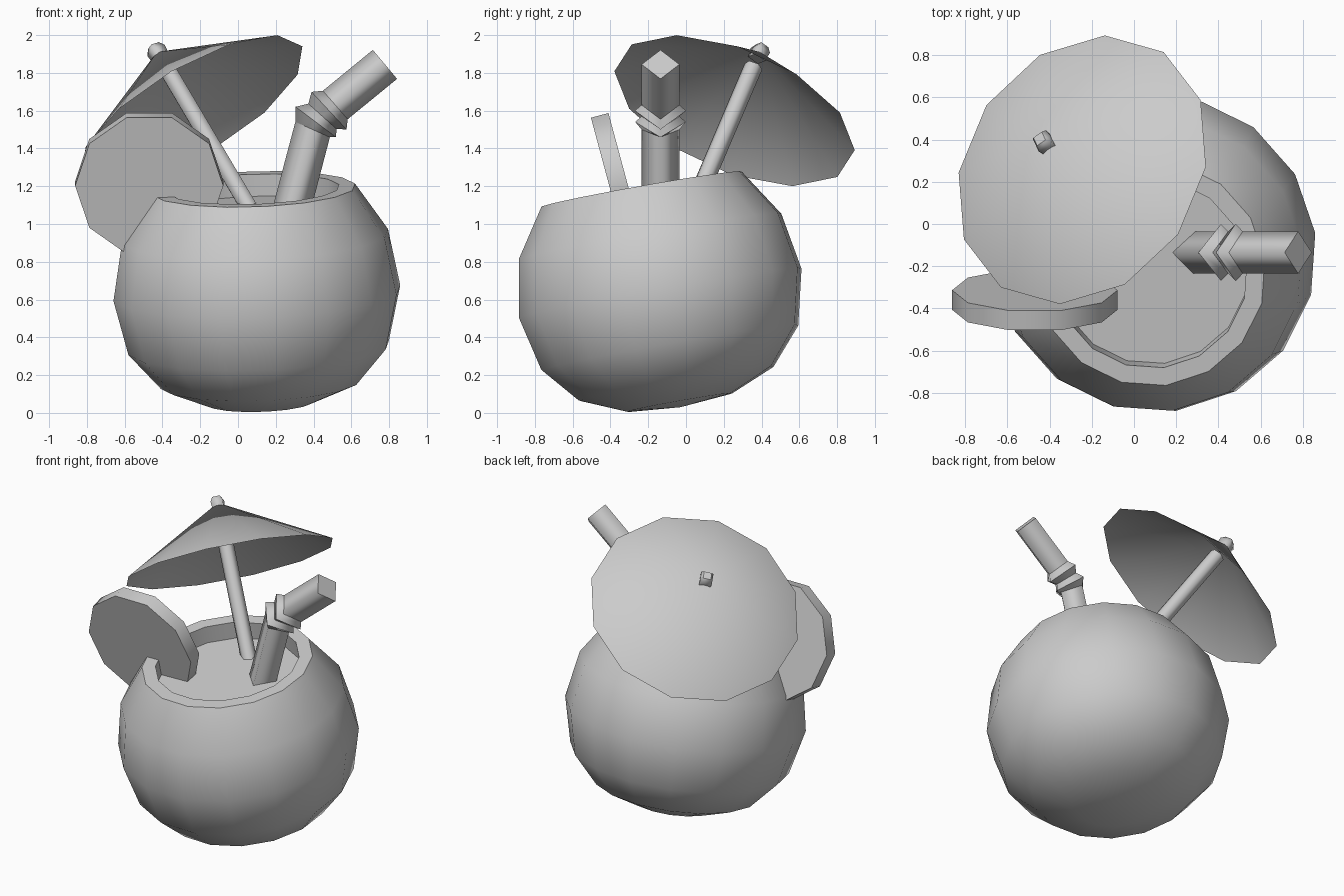
import bpy, bmesh, math
from mathutils import Vector

cube = bpy.data.objects.get("Cube")
if cube:
    bpy.data.objects.remove(cube, do_unlink=True)

clay = bpy.data.materials.new("plain_grey")
clay.use_nodes = True
GREY = (0.6, 0.6, 0.6, 1)
clay.diffuse_color = GREY
clay.node_tree.nodes["Principled BSDF"].inputs["Base Color"].default_value = GREY


def loft(name, rings, side, sides, spin=0, start_cap=False, end_cap=False, sharp=()):
    """Skin rings of (centre, axis, radius); 'sharp' lists hard-edged rings."""
    bm = bmesh.new()
    loops = []
    for centre, axis, radius in rings:
        axis = Vector(axis).normalized()
        u = Vector(side)
        u = (u - axis * u.dot(axis)).normalized()
        v = axis.cross(u)
        loop = []
        for k in range(sides):
            a = math.radians(spin) + math.tau * k / sides
            loop.append(bm.verts.new(Vector(centre) + radius * (u * math.cos(a) + v * math.sin(a))))
        loops.append(loop)
    for low, high in zip(loops, loops[1:]):
        for k in range(sides):
            m = (k + 1) % sides
            bm.faces.new((low[k], low[m], high[m], high[k])).smooth = True
    if start_cap:
        bm.faces.new(loops[0][::-1])
    if end_cap:
        bm.faces.new(loops[-1])
    for i in sharp:
        for k in range(sides):
            bm.edges.get((loops[i][k], loops[i][(k + 1) % sides])).smooth = False
    bmesh.ops.remove_doubles(bm, verts=bm.verts, dist=0.0005)
    mesh = bpy.data.meshes.new(name)
    bm.to_mesh(mesh)
    bm.free()
    mesh.materials.append(clay)
    obj = bpy.data.objects.new(name, mesh)
    bpy.context.collection.objects.link(obj)
    return obj


def along(origin, axis, profile):
    """Rings along a straight axis from (height, radius) pairs."""
    origin, axis = Vector(origin), Vector(axis).normalized()
    return [(origin + axis * h, axis, r) for h, r in profile]


X = (1, 0, 0)

# Tilted coconut: outer shell, flat rim, inner wall
SHELL_BASE, SHELL_AXIS = (0.12, -0.03, 0.03), (-0.033, -0.174, 0.984)
loft("coconut_shell", along(SHELL_BASE, SHELL_AXIS, [
    (0, 0), (0.025, 0.284), (0.127, 0.528), (0.32, 0.696), (0.614, 0.766),
    (0.919, 0.711), (1.173, 0.543), (1.173, 0.457), (1.05, 0.457)]),
    X, 16, spin=7.5, sharp=(6, 7))

# Drink surface closing the bowl
loft("drink", along(SHELL_BASE, SHELL_AXIS, [(1.03, 0.457), (1.055, 0.457)]),
     X, 16, spin=7.5, end_cap=True)

# Parasol: canopy, stick and tip on a shared axis
CANOPY, LEAN = (-0.245, 0.257, 1.6), (-0.478, 0.345, 0.808)
TOP_CORNER = (0.455, -0.307, 0.4)
loft("parasol_canopy", along(CANOPY, LEAN, [(0, 0.678), (0.385, 0)]), TOP_CORNER, 12)
loft("parasol_stick", along(CANOPY, LEAN, [(-0.68, 0.05), (0.29, 0.05)]),
     TOP_CORNER, 6, start_cap=True, end_cap=True)
loft("parasol_tip", along(CANOPY, LEAN, [(0.34, 0.05), (0.395, 0.055), (0.425, 0.035)]),
     TOP_CORNER, 4, spin=20, start_cap=True, end_cap=True)

# Fruit slice leaning on the rim
loft("fruit_slice", along((-0.47, -0.36, 1.215), (0, 0.966, 0.26), [(-0.048, 0.392), (0.048, 0.392)]),
     X, 10, start_cap=True, end_cap=True)

# Square bendy straw: (x, z, elevation in degrees, radius)
STRAW = [(0.25, 0.95, 75, 0.1), (0.395, 1.5, 66, 0.1), (0.412, 1.54, 53, 0.134),
         (0.447, 1.57, 48, 0.1), (0.482, 1.6, 43, 0.136), (0.515, 1.63, 41, 0.1),
         (0.778, 1.845, 40, 0.1)]
straw_rings = []
for x, z, tilt, r in STRAW:
    a = math.radians(tilt)
    straw_rings.append(((x, -0.135, z), (math.cos(a), 0, math.sin(a)), r))
loft("straw", straw_rings, (0, 1, 0), 4, start_cap=True, end_cap=True, sharp=range(1, 6))
